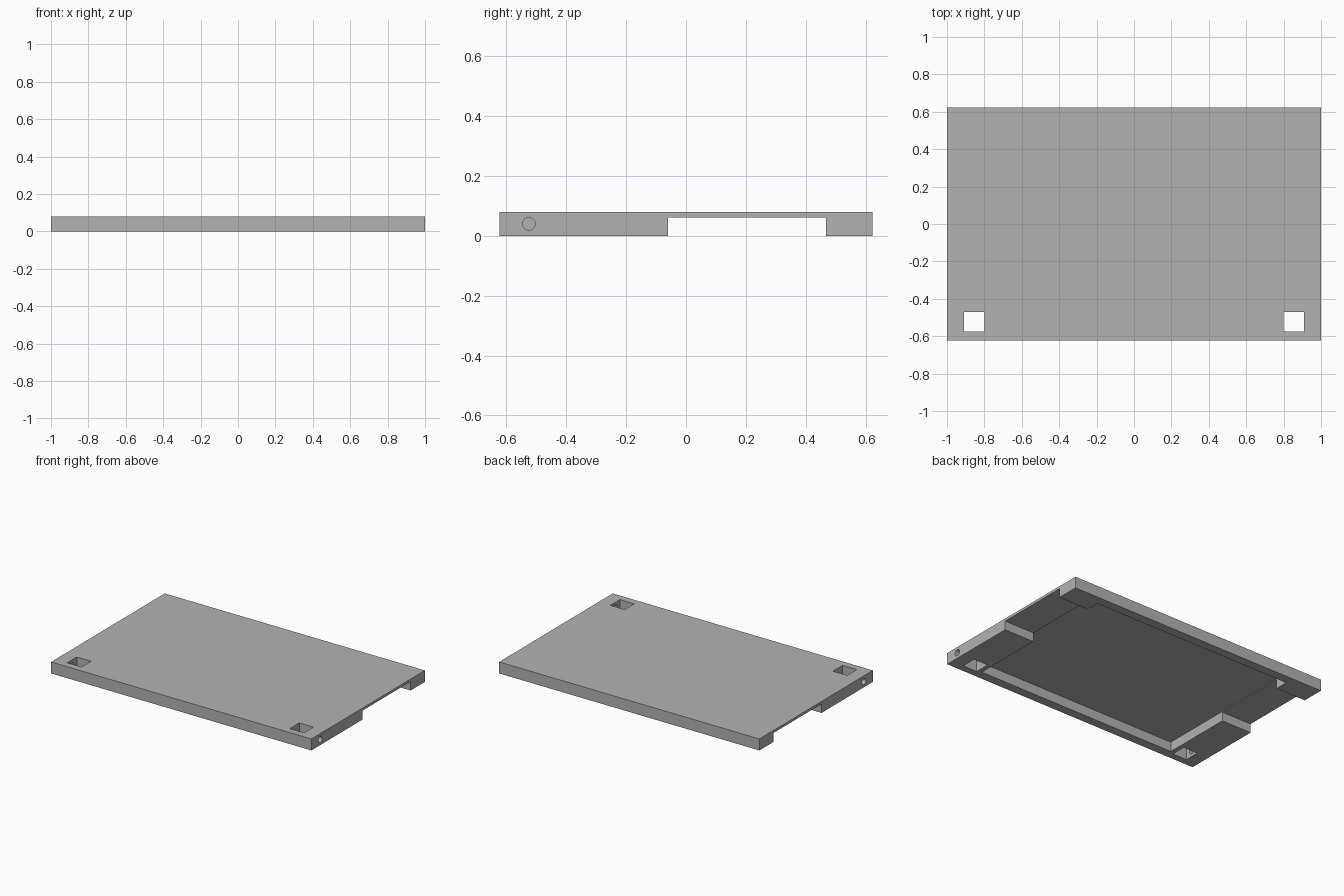
import bpy
import math

default = bpy.data.objects.get("Cube")
if default:
    bpy.data.objects.remove(default, do_unlink=True)

grey = bpy.data.materials.new("light_grey")
grey.use_nodes = True
colour = (0.45, 0.45, 0.45, 1)
grey.diffuse_color = colour
grey.node_tree.nodes["Principled BSDF"].inputs["Base Color"].default_value = colour


def box(name, x, y, z):
    """Box given by its (min, max) range on each axis."""
    ranges = (x, y, z)
    bpy.ops.mesh.primitive_cube_add(size=1, location=[(a + b) / 2 for a, b in ranges])
    obj = bpy.context.object
    obj.name = name
    obj.scale = [b - a for a, b in ranges]
    bpy.ops.object.transform_apply(location=True, rotation=True, scale=True)
    obj.data.materials.append(grey)
    return obj


def cut(target, cutter):
    """Subtract the cutter from the target and discard the cutter."""
    cutter.hide_render = True
    mod = target.modifiers.new("cut", "BOOLEAN")
    mod.operation = "DIFFERENCE"
    mod.solver = "EXACT"
    mod.object = cutter
    bpy.context.view_layer.objects.active = target
    bpy.ops.object.modifier_apply(modifier=mod.name)
    bpy.data.objects.remove(cutter, do_unlink=True)


THICK = 0.08
panel = box("cover_panel", (-1, 1), (-0.623, 0.623), (0, THICK))

# Shallow channel running out through both sides
cut(panel, box("side_channel", (-1.1, 1.1), (-0.06, 0.467), (-0.1, 0.062)))

# Slightly deeper central pocket underneath
cut(panel, box("underside_pocket", (-0.77, 0.77), (-0.56, 0.56), (-0.1, 0.067)))

for side in (-1, 1):
    # Square through-hole near each front corner
    x_range = sorted((side * 0.8, side * 0.91))
    cut(panel, box("square_hole", x_range, (-0.575, -0.47), (-0.1, 0.2)))

    # Round pin hole from the outer side into the square hole
    bpy.ops.mesh.primitive_cylinder_add(
        vertices=32, radius=0.021, depth=0.22,
        location=(side * 0.97, -0.525, THICK / 2),
        rotation=(0, math.pi / 2, 0))
    pin = bpy.context.object
    pin.name = "pin_hole"
    pin.data.materials.append(grey)
    cut(panel, pin)

bpy.ops.object.select_all(action="DESELECT")
panel.select_set(True)
bpy.context.view_layer.objects.active = panel
bpy.ops.object.shade_smooth_by_angle(angle=math.radians(30))
